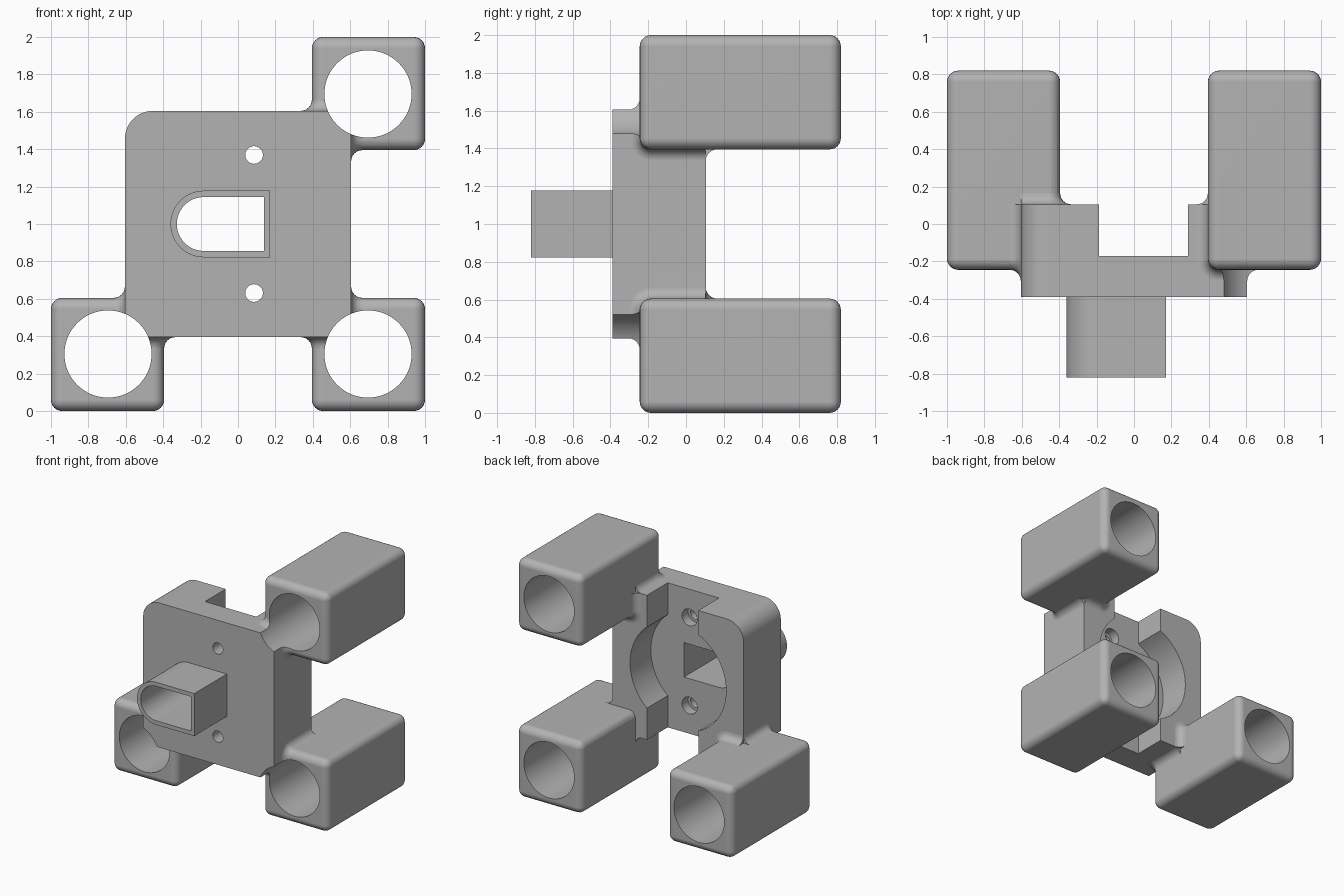
import bpy, bmesh, math
from mathutils import Vector

if "Cube" in bpy.data.objects:
    bpy.data.objects.remove(bpy.data.objects["Cube"], do_unlink=True)

CZ = 1.0          # height of the plate centre
HALF = 0.605      # half width of the plate
INNER = 0.395     # inner face of each socket block, from the centre
FRONT, BACK = -0.39, 0.105
BLOCK_FRONT, BLOCK_BACK = -0.245, 0.82
FLOOR = -0.17     # floor of the rear channel
R = 0.06          # rounding and fillet radius
CORNERS = [(1, 1), (1, -1), (-1, -1)]

grey = bpy.data.materials.new("plain_grey")
grey.use_nodes = True
colour = (0.45, 0.45, 0.45, 1)
grey.diffuse_color = colour
grey.node_tree.nodes["Principled BSDF"].inputs["Base Color"].default_value = colour


def finish(name, bm):
    bmesh.ops.recalc_face_normals(bm, faces=bm.faces[:])
    mesh = bpy.data.meshes.new(name)
    bm.to_mesh(mesh)
    bm.free()
    mesh.materials.append(grey)
    obj = bpy.data.objects.new(name, mesh)
    bpy.context.collection.objects.link(obj)
    return obj


def loft(name, rings):
    """Solid through a row of matching closed loops."""
    bm = bmesh.new()
    loops = [[bm.verts.new(p) for p in ring] for ring in rings]
    n = len(loops[0])
    for a, b in zip(loops, loops[1:]):
        for i in range(n):
            j = (i + 1) % n
            bm.faces.new((a[i], a[j], b[j], b[i]))
    bm.faces.new(loops[0])
    bm.faces.new(loops[-1])
    return finish(name, bm)


def prism(name, outline, y0, y1):
    return loft(name, [[(x, y, z) for x, z in outline] for y in (y0, y1)])


def arc(cx, cz, r, start, end, steps):
    angles = [math.radians(start + (end - start) * i / steps) for i in range(steps + 1)]
    return [(cx + r * math.cos(a), cz + r * math.sin(a)) for a in angles]


def circle(cx, cz, r):
    return arc(cx, cz, r, 0, 360, 72)[:-1]


def rect(x0, x1, z0, z1):
    return [(x0, z0), (x1, z0), (x1, z1), (x0, z1)]


def d_shape(right, r):
    return [(right, CZ - r), (right, CZ + r)] + arc(-0.183, CZ, r, 90, 270, 32)


def combine(target, tool, operation):
    bpy.context.view_layer.objects.active = target
    mod = target.modifiers.new(operation.lower(), "BOOLEAN")
    mod.operation = operation
    mod.solver = "EXACT"
    mod.object = tool
    bpy.ops.object.modifier_apply(modifier=mod.name)
    bpy.data.objects.remove(tool, do_unlink=True)


def socket_block(sx, sz):
    bm = bmesh.new()
    bmesh.ops.create_cube(bm, size=1)
    mid = (INNER + 1) / 2
    centre = Vector((sx * mid, (BLOCK_FRONT + BLOCK_BACK) / 2, CZ + sz * mid))
    size = Vector((1 - INNER, BLOCK_BACK - BLOCK_FRONT, 1 - INNER))
    for v in bm.verts:
        v.co = centre + v.co * size
    bmesh.ops.bevel(bm, geom=bm.edges[:], offset=R, segments=6, profile=0.5,
                    affect="EDGES", clamp_overlap=True)
    return finish("socket_block", bm)


def fillet(corner, ends, place):
    """Concave blend swept round one rounded corner of a block."""
    a, b = corner
    sink = 0.02
    section = [(-sink, -sink), (R, -sink)]
    section += arc(R, R, R, 270, 180, 6) + [(-sink, R)]
    centre = (a + R, b + R)
    # stations: centre of curvature plus outward direction
    path = [((ends[0], centre[1]), (0, -1))]
    path += [(centre, d) for d in arc(0, 0, 1, 270, 180, 6)]
    path += [((centre[0], ends[1]), (-1, 0))]
    rings = [[place(p[0] + d[0] * (R + u), p[1] + d[1] * (R + u), v)
              for u, v in section] for p, d in path]
    return loft("fillet", rings)


# plate with one rounded upper corner
outline = [(-HALF, CZ - HALF), (HALF, CZ - HALF), (HALF, CZ + HALF)]
outline += arc(-HALF + 0.15, CZ + HALF - 0.15, 0.15, 90, 180, 12)
bracket = prism("bracket", outline, FRONT, BACK)

# three socket blocks, each blended into the side, end and back of the plate
edge = HALF - 0.001
rear = BACK - 0.001
for sx, sz in CORNERS:
    combine(bracket, socket_block(sx, sz), "UNION")
    blends = [
        ((BLOCK_FRONT, INNER), (rear, edge),
         lambda a, b, v: (sx * (HALF + v), a, CZ + sz * b)),
        ((BLOCK_FRONT, INNER), (rear, edge),
         lambda a, b, v: (sx * b, a, CZ + sz * (HALF + v))),
        ((INNER, INNER), (edge, edge),
         lambda a, b, v: (sx * a, BACK + v, CZ + sz * b)),
    ]
    for corner, ends, place in blends:
        combine(bracket, fillet(corner, ends, place), "UNION")

# hollow spout on the front
combine(bracket, prism("spout", d_shape(0.17, 0.178), -0.82, FRONT + 0.1), "UNION")

# rear channel, round pocket and spout passage
cutters = [
    prism("channel", rect(-0.187, 0.288, -0.1, 2.1), FLOOR, 0.5),
    prism("pocket", circle(0, CZ, 0.445), FLOOR, 0.5),
    prism("passage", d_shape(0.138, 0.144), -0.9, 0.5),
]
# bores through the blocks
for sx, sz in CORNERS:
    cutters.append(prism("bore", circle(sx * 0.695, CZ + sz * 0.695, 0.233), -1, 1))
# screw holes with wider rear seats
for side in (-1, 1):
    z = CZ + side * 0.369
    cutters.append(prism("screw_hole", circle(0.086, z, 0.047), -0.5, 0.3))
    cutters.append(prism("screw_seat", circle(0.086, z, 0.07), FLOOR - 0.08, 0.3))
for cutter in cutters:
    combine(bracket, cutter, "DIFFERENCE")

# smooth roundings, crisp edges
bpy.ops.object.select_all(action="DESELECT")
bracket.select_set(True)
bpy.context.view_layer.objects.active = bracket
bpy.ops.object.shade_smooth_by_angle(angle=math.radians(30))
weighted = bracket.modifiers.new("even_shading", "WEIGHTED_NORMAL")
weighted.keep_sharp = True
